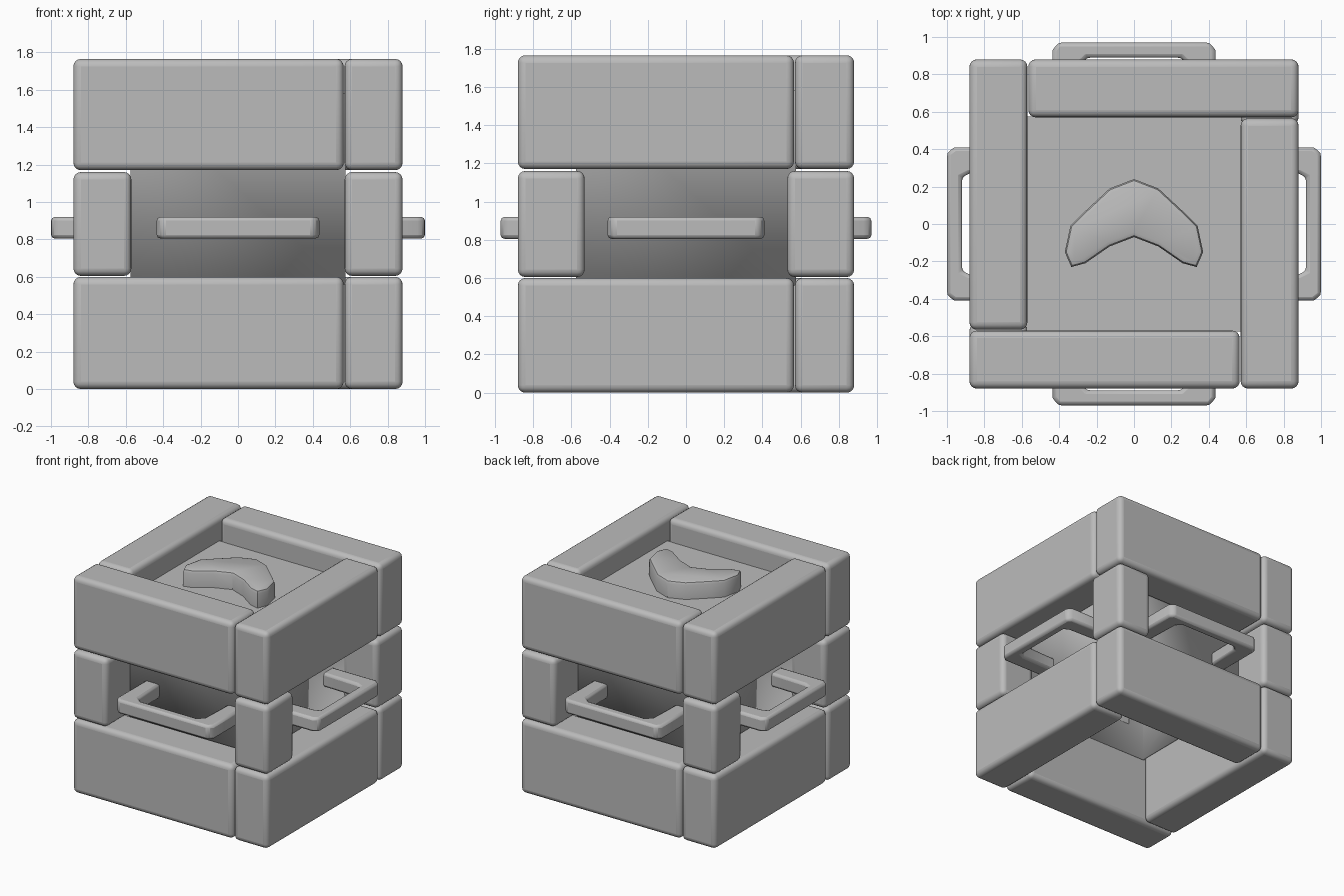
import bpy, bmesh, math
from mathutils import Matrix

cube = bpy.data.objects.get("Cube")
if cube:
    bpy.data.objects.remove(cube, do_unlink=True)

stone = bpy.data.materials.new("stone grey")
stone.use_nodes = True
GREY = (0.5, 0.5, 0.5, 1)
stone.diffuse_color = GREY
stone.node_tree.nodes["Principled BSDF"].inputs["Base Color"].default_value = GREY


def finish(name, bm, bevel=0.0, segments=3, turn=0):
    """Turn bmesh into a rounded, smooth shaded object, spun in quarter turns about z."""
    bmesh.ops.rotate(bm, verts=bm.verts, cent=(0, 0, 0),
                     matrix=Matrix.Rotation(turn * math.pi / 2, 3, 'Z'))
    bmesh.ops.recalc_face_normals(bm, faces=bm.faces)
    mesh = bpy.data.meshes.new(name)
    bm.to_mesh(mesh)
    bm.free()
    obj = bpy.data.objects.new(name, mesh)
    bpy.context.collection.objects.link(obj)
    mesh.materials.append(stone)
    if bevel:
        mod = obj.modifiers.new("rounding", 'BEVEL')
        mod.width, mod.segments = bevel, segments
        mod.limit_method = 'ANGLE'
        mod.angle_limit = math.radians(40)
    bpy.ops.object.select_all(action='DESELECT')
    obj.select_set(True)
    bpy.context.view_layer.objects.active = obj
    bpy.ops.object.shade_smooth_by_angle(angle=math.radians(40))
    return obj


def box(lo, hi):
    bm = bmesh.new()
    bmesh.ops.create_cube(bm, size=1)
    for v in bm.verts:
        v.co = [(a + b) / 2 + c * (b - a) for a, b, c in zip(lo, hi, v.co)]
    return bm


def prism(outline, z0, z1):
    bm = bmesh.new()
    face = bm.faces.new([bm.verts.new((x, y, z0)) for x, y in outline])
    ext = bmesh.ops.extrude_face_region(bm, geom=[face])
    for v in ext["geom"]:
        if isinstance(v, bmesh.types.BMVert):
            v.co.z = z1
    return bm


OUT, IN = 0.88, 0.57
SIDES = ("front", "left", "back", "right")

# Pinwheel of stone beams, one ring at the bottom and one at the top
for level, z0, z1 in (("lower", 0.0, 0.6), ("upper", 1.17, 1.765)):
    for turn, side in enumerate(SIDES):
        beam = box((-OUT, -OUT, z0), (0.565, -IN, z1))
        finish(f"{level}_{side}_beam", beam, 0.04, 4, turn)

# Corner posts between the rings
for sx, side in ((1, "left"), (-1, "right")):
    for sy, end in ((1, "back"), (-1, "front")):
        xs = sorted((sx * IN, sx * OUT))
        ys = sorted((sy * 0.53, sy * OUT))
        post = box((xs[0], ys[0], 0.605), (xs[1], ys[1], 1.16))
        finish(f"{end}_{side}_post", post, 0.04, 4)

# Thin inner shell, open at the bottom, forming side panels and sunken lid
shell = box((-0.575, -0.575, 0.56), (0.575, 0.575, 1.58))
bottom = min(shell.faces, key=lambda f: f.calc_center_median().z)
bmesh.ops.delete(shell, geom=[bottom], context='FACES')
core = finish("inner_shell", shell)
thick = core.modifiers.new("thickness", 'SOLIDIFY')
thick.thickness, thick.offset = 0.02, -1

# U-shaped handles, one on each side
for turn, side in enumerate(SIDES):
    reach, half = (0.97, 0.435) if turn % 2 == 0 else (1.0, 0.41)
    right = [(half, -0.56), (half, 0.04 - reach), (half - 0.03, -reach)]
    inner = [(0.25, 0.08 - reach), (half - 0.14, 0.12 - reach), (half - 0.13, -0.56)]
    outline = ([(-x, y) for x, y in right] + [p for p in reversed(right)]
               + list(reversed(inner)) + [(-x, y) for x, y in inner])
    finish(f"{side}_handle", prism(outline, 0.805, 0.92), 0.02, 2, turn)

# Curved crescent grip on the lid
half = [(0.13, 0.19), (0.27, 0.06), (0.34, -0.01), (0.37, -0.15),
        (0.335, -0.23), (0.26, -0.21), (0.13, -0.12)]
outline = [(0, 0.24)] + half + [(0, -0.07)] + [(-x, y) for x, y in reversed(half)]
grip = prism(outline, 1.57, 1.72)
top = max(grip.faces, key=lambda f: f.calc_center_median().z)
bmesh.ops.bevel(grip, geom=list(top.edges), offset=0.025, segments=2,
                profile=0.5, affect='EDGES')
finish("lid_crescent", grip)
